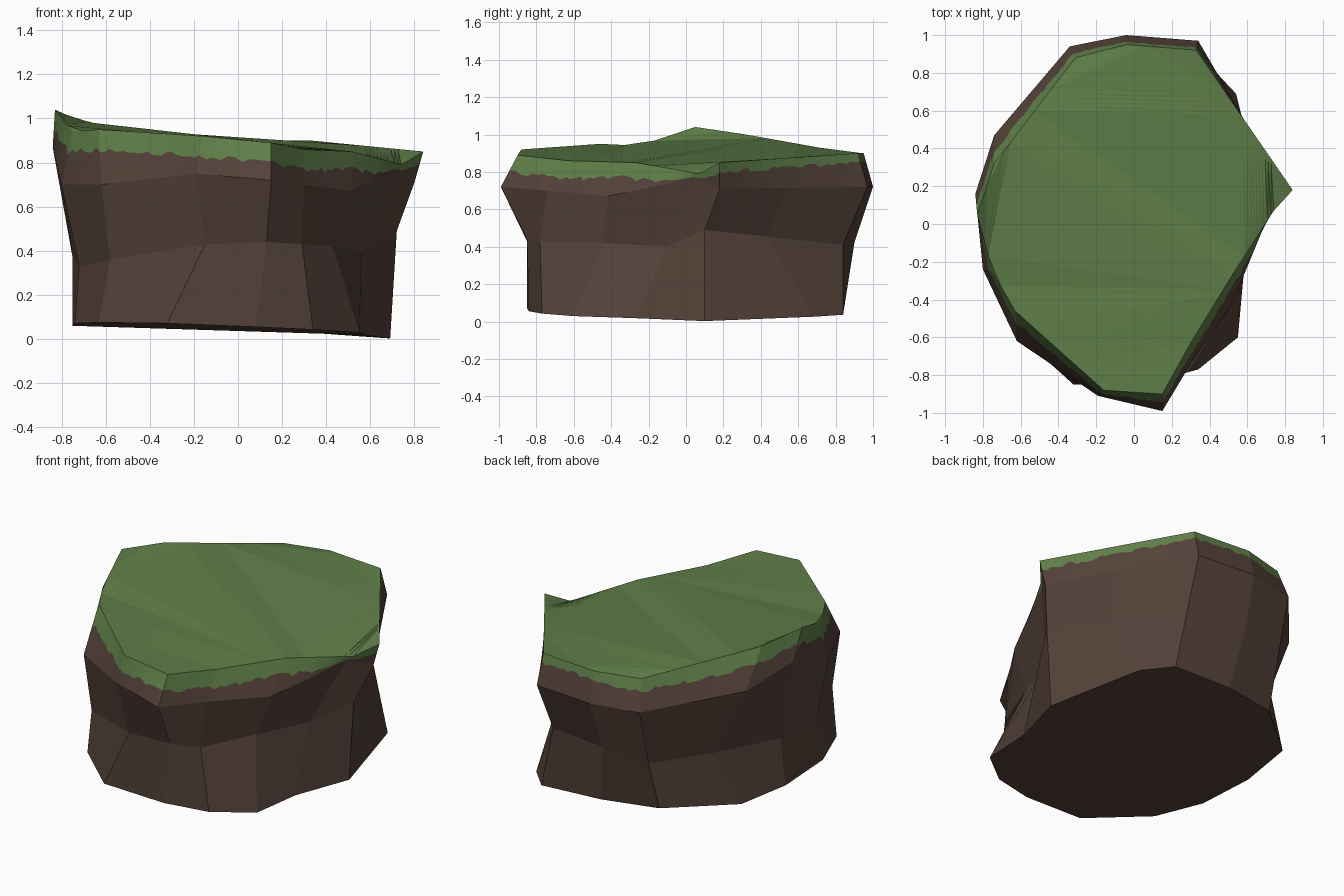
import bpy, bmesh, random
from mathutils import Vector as V

if "Cube" in bpy.data.objects:
    bpy.data.objects.remove(bpy.data.objects["Cube"])

random.seed(4)

def material(name, rgb):
    m = bpy.data.materials.new(name)
    m.diffuse_color = (*rgb, 1)
    m.use_nodes = True
    m.node_tree.nodes["Principled BSDF"].inputs["Base Color"].default_value = m.diffuse_color
    return m

# Outline rings, going round from the left by way of the back
rim = [(-.83, .05, 1.04), (-.74, .32, 1.0), (-.31, .88, .90), (-.04, .95, .90),
       (.33, .92, .90), (.84, .18, .85), (.74, .07, .79), (.52, -.27, .85),
       (.30, -.63, .86), (.15, -.90, .89), (-.16, -.88, .92), (-.63, -.46, .95),
       (-.75, -.25, .94)]
bulge = [(-.84, .16, .87), (-.74, .47, .78), (-.34, .94, .72), (-.04, 1.0, .72),
         (.34, .97, .72), (.80, .18, .71), (.71, .04, .765), (.52, -.42, .67),
         (.30, -.74, .70), (.15, -.99, .72), (-.19, -.91, .75), (-.62, -.62, .70),
         (-.80, -.24, .70)]
waist = [(-.75, .15, .37), (-.55, .53, .37), (-.34, .85, .37), (-.06, .90, .42),
         (.32, .84, .41), (.72, .10, .49), (.56, -.10, .40), (.43, -.44, .42),
         (.29, -.78, .43), (.13, -.85, .44), (-.15, -.85, .43), (-.58, -.60, .36),
         (-.72, -.25, .33)]
foot = [(-.75, .10), (-.70, .46), (-.35, .76), (0, .83), (.40, .84), (.54, .69),
        (.69, .10), (.58, -.27), (.55, -.60), (.34, -.77), (.08, -.84),
        (-.32, -.85), (-.63, -.57), (-.74, -.28)]

rim, bulge, waist = ([V(p) for p in r] for r in (rim, bulge, waist))
for r in (rim, bulge, waist):            # extra corner on the long right-hand wall
    r.insert(5, r[4].lerp(r[5], .55))
foot = [V((x, y, .03 - .04 * x + .03 * abs(y - .1))) for x, y in foot]
N = len(foot)
GRASS, EARTH = 0, 1

bm = bmesh.new()
def face(verts, mat):
    bm.faces.new(verts).material_index = mat

# Fine strips from the rim to the bulge, with a ragged grass border
tops, edges, lows, corner = [], [], [], []
for i in range(N):
    k = (i + 1) % N
    steps = max(2, round((rim[i] - rim[k]).length / .03))
    corner.append(len(tops))
    for s in range(steps):
        a, b = rim[i].lerp(rim[k], s / steps), bulge[i].lerp(bulge[k], s / steps)
        depth = .09 - .04 * min(1, max(0, a.x + a.y)) + random.uniform(-.012, .012)
        f = min(.75, depth / max(.02, a.z - b.z))
        for group, p in ((tops, a), (edges, a.lerp(b, f)), (lows, b)):
            group.append(bm.verts.new(p))
M = len(tops)
for i in range(M):
    k = (i + 1) % M
    face((tops[i], tops[k], edges[k], edges[i]), GRASS)
    face((edges[i], edges[k], lows[k], lows[i]), EARTH)

# Large flat facets below the bulge
rings = [[lows[c] for c in corner]] + [[bm.verts.new(p) for p in r] for r in (waist, foot)]
for up, down in zip(rings, rings[1:]):
    for i in range(N):
        k = (i + 1) % N
        face((up[i], up[k], down[k], down[i]), EARTH)

# Grass top and underside
face(tops, GRASS)
face(rings[-1], EARTH)
bmesh.ops.triangulate(bm, faces=[f for f in bm.faces if len(f.verts) > 4])
bmesh.ops.recalc_face_normals(bm, faces=bm.faces)

mesh = bpy.data.meshes.new("grassy_rock")
bm.to_mesh(mesh)
bm.free()
mesh.materials.append(material("grass green", (.114, .212, .065)))
mesh.materials.append(material("earth brown", (.089, .054, .041)))
bpy.context.collection.objects.link(bpy.data.objects.new("grassy_rock", mesh))
